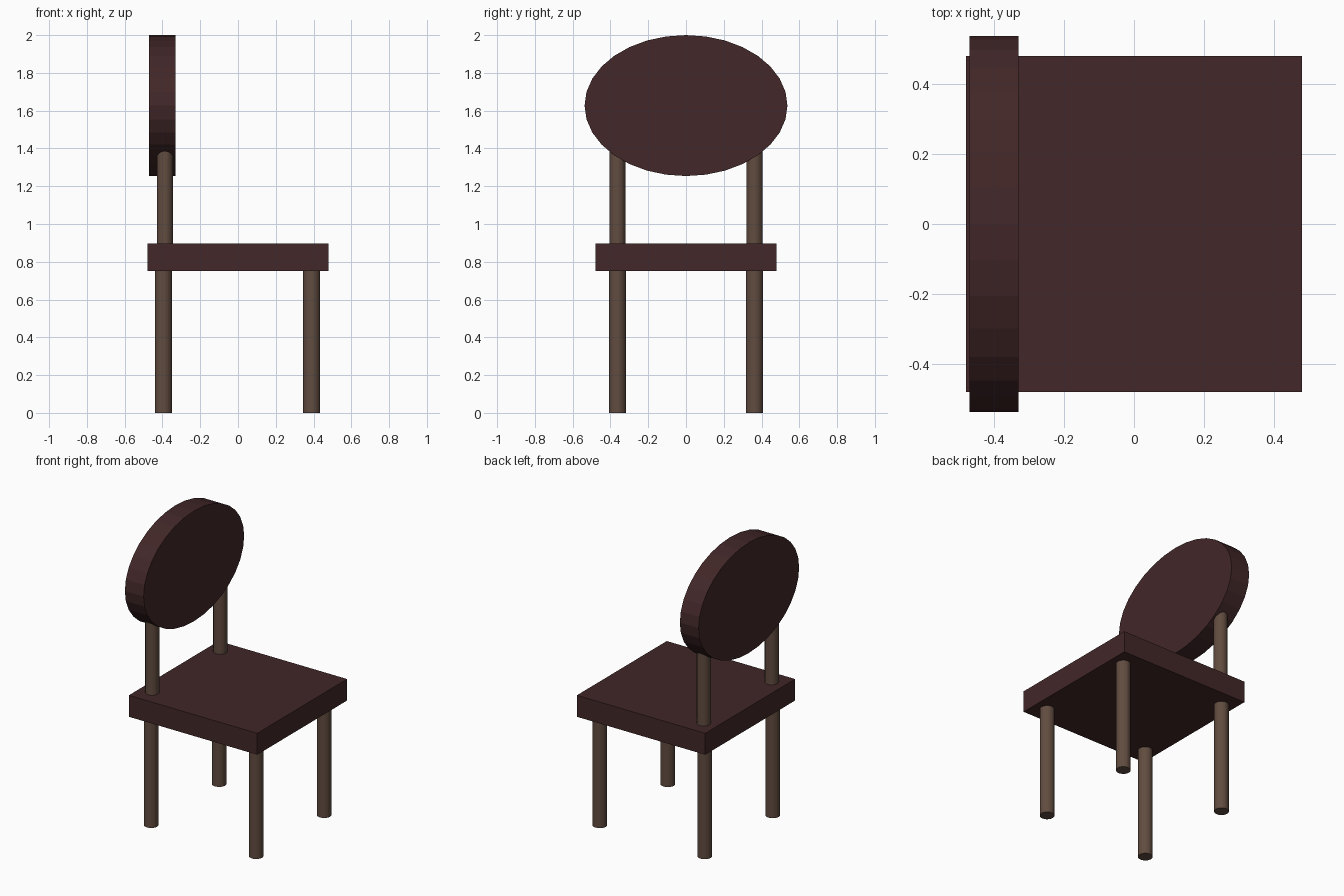
import bpy
import math

cube = bpy.data.objects.get("Cube")
if cube:
    bpy.data.objects.remove(cube, do_unlink=True)


def make_material(name, color):
    mat = bpy.data.materials.new(name)
    mat.use_nodes = True
    mat.diffuse_color = color
    mat.node_tree.nodes["Principled BSDF"].inputs["Base Color"].default_value = color
    return mat


dark_wood = make_material("dark red wood", (0.054, 0.020, 0.021, 1))
leg_wood = make_material("brown leg wood", (0.120, 0.072, 0.051, 1))


def finish(name, mat):
    obj = bpy.context.object
    obj.name = name
    obj.data.materials.append(mat)
    bpy.ops.object.transform_apply(location=False, rotation=True, scale=True)
    return obj


def rod(name, x, y, bottom, top, radius):
    bpy.ops.mesh.primitive_cylinder_add(
        vertices=32, radius=radius, depth=top - bottom,
        location=(x, y, (bottom + top) / 2))
    finish(name, leg_wood)


# Square seat slab
bpy.ops.mesh.primitive_cube_add(size=1, location=(0, 0, 0.825))
bpy.context.object.scale = (0.96, 0.96, 0.145)
finish("seat", dark_wood)

# Oval backrest, its flat sides facing along x
bpy.ops.mesh.primitive_cylinder_add(
    vertices=32, radius=1, depth=0.14,
    location=(-0.4, 0, 1.627), rotation=(0, math.pi / 2, 0))
bpy.context.object.scale = (0.373, 0.537, 1)
finish("backrest", dark_wood)

# Four legs and two posts that carry the backrest
for side, y in (("left", 0.363), ("right", -0.363)):
    rod("front_leg_" + side, 0.39, y, 0, 0.76, 0.045)
    rod("back_leg_" + side, -0.395, y, 0, 0.76, 0.045)
    rod("back_post_" + side, -0.387, y, 0.88, 1.45, 0.043)
